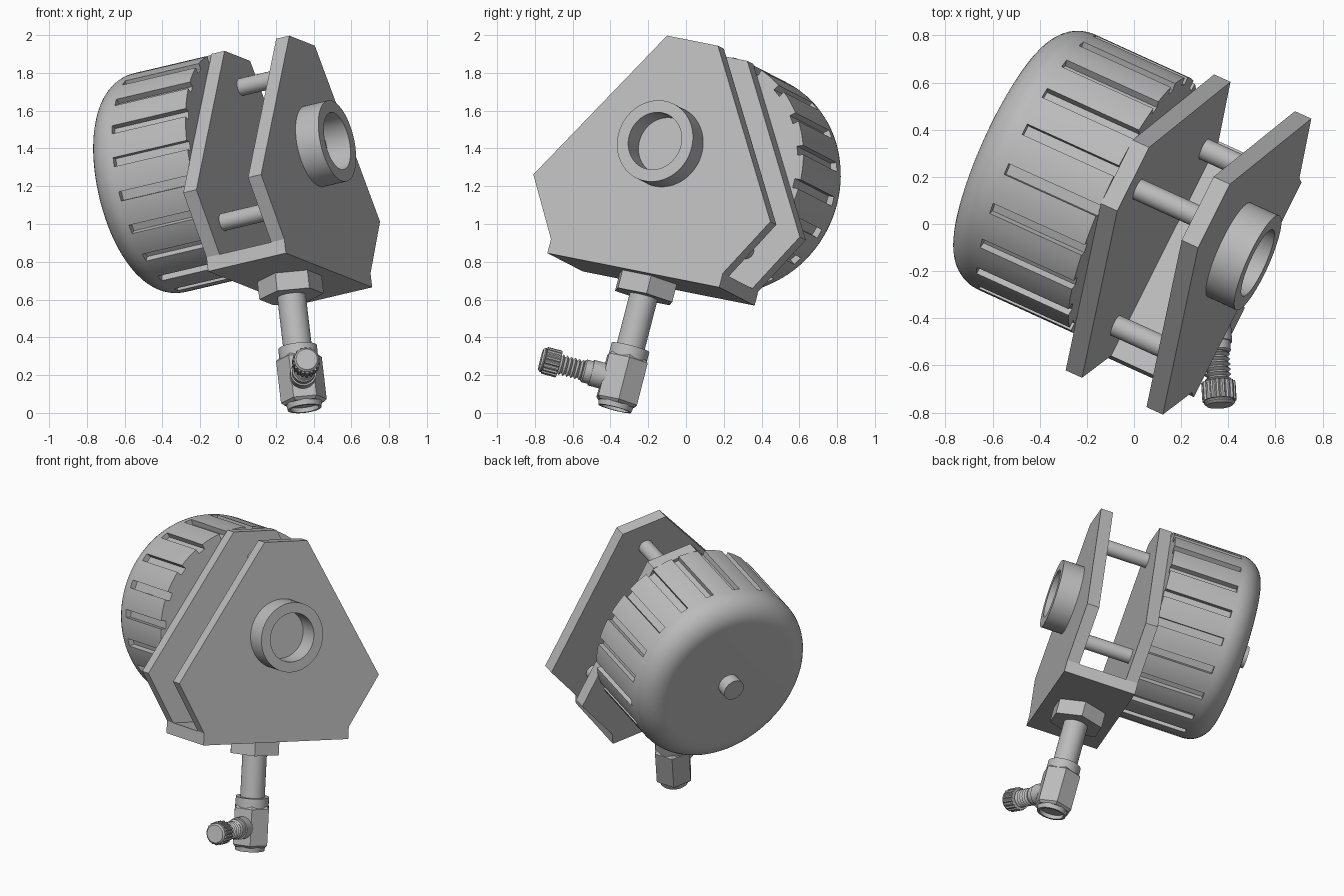
import bpy, bmesh, math
from mathutils import Matrix, Vector

cube = bpy.data.objects.get("Cube")
if cube:
    bpy.data.objects.remove(cube, do_unlink=True)

# One plain grey for everything
grey = bpy.data.materials.new("plain grey")
grey.use_nodes = True
grey.diffuse_color = (0.5, 0.5, 0.5, 1)
grey.node_tree.nodes["Principled BSDF"].inputs["Base Color"].default_value = (0.5, 0.5, 0.5, 1)

# Tilted frame of the assembly: A along the drum axis, W across, U up the pipe
A = Vector((0.890, -0.405, 0.209)).normalized()
W = Vector((0.442, 0.880, -0.175))
W = (W - A * W.dot(A)).normalized()
U = A.cross(W)
MID, DRUM_U = -0.165, 1.285      # drum axis position across and up
PIPE_A, PIPE_W = 0.472, -0.18    # pipe axis position


def place(a, w, u):
    return A * a + W * w + U * u


def frame(x, y, z, origin):
    m = Matrix((x, y, z)).transposed().to_4x4()
    m.translation = origin
    return m


def along_drum(w=MID, u=DRUM_U):
    return frame(W, U, A, place(0, w, u))


def finish(name, bm, matrix, smooth=True):
    bmesh.ops.remove_doubles(bm, verts=bm.verts, dist=1e-5)
    bmesh.ops.recalc_face_normals(bm, faces=bm.faces)
    mesh = bpy.data.meshes.new(name)
    bm.to_mesh(mesh)
    bm.free()
    mesh.materials.append(grey)
    obj = bpy.data.objects.new(name, mesh)
    bpy.context.collection.objects.link(obj)
    obj.matrix_world = matrix
    if smooth:
        soften(obj)
    return obj


def soften(obj):
    bpy.ops.object.select_all(action="DESELECT")
    obj.select_set(True)
    bpy.context.view_layer.objects.active = obj
    bpy.ops.object.shade_smooth_by_angle(angle=math.radians(32))


def lathe(name, profile, matrix, sides=48, turn=0.0, smooth=True):
    """Revolve (distance along axis, radius) points about local z."""
    bm = bmesh.new()
    rings = []
    for s, r in profile:
        rings.append([bm.verts.new((r * math.cos(t), r * math.sin(t), s))
                      for t in (turn + math.tau * i / sides for i in range(sides))])
    for lo, hi in zip(rings, rings[1:]):
        for i in range(sides):
            j = (i + 1) % sides
            bm.faces.new((lo[i], lo[j], hi[j], hi[i]))
    return finish(name, bm, matrix, smooth)


def rod(name, lo, hi, r, matrix, sides=48, turn=0.0, bevel=0.0):
    if bevel:
        pts = [(lo, 0), (lo, r - bevel), (lo + bevel, r), (hi - bevel, r), (hi, r - bevel), (hi, 0)]
    else:
        pts = [(lo, 0), (lo, r), (hi, r), (hi, 0)]
    return lathe(name, pts, matrix, sides, turn, smooth=sides > 6)


def prism(name, outline, lo, hi, matrix):
    bm = bmesh.new()
    face = bm.faces.new([bm.verts.new((x, y, lo)) for x, y in outline])
    up = bmesh.ops.extrude_face_region(bm, geom=[face])["geom"]
    bmesh.ops.translate(bm, vec=(0, 0, hi - lo),
                        verts=[v for v in up if isinstance(v, bmesh.types.BMVert)])
    return finish(name, bm, matrix, smooth=False)


# Two six-sided plates and the base bracket joining them
half = [(0.153, 1.866), (0.713, 1.0), (0.517, 0.68)]
outline = half + [(-x, y) for x, y in reversed(half)]
plates = along_drum(MID, 0)
prism("front_plate", outline, 0.622, 0.70, plates)
prism("rear_plate", outline, 0.237, 0.315, plates)
prism("base_bracket", [(0.517, 0.603), (0.517, 0.68), (-0.517, 0.68), (-0.517, 0.603)],
      0.237, 0.70, plates)

# Standoffs between the plates
for label, dw, u in (("top", 0, 1.694), ("left", 0.425, 0.874), ("right", -0.425, 0.874)):
    rod("standoff_" + label, 0.315, 0.622, 0.047, along_drum(MID + dw, u), 32)

# Open collar on the front plate
lathe("front_collar", [(0.70, 0.155), (0.70, 0.22), (0.835, 0.22), (0.835, 0.155), (0.70, 0.155)],
      along_drum(), 64)

# Drum with a rounded rear edge
R, FILLET, BACK, FRONT = 0.595, 0.15, -0.37, 0.237
arc = [(BACK + FILLET * (1 - math.cos(t)), R - FILLET + FILLET * math.sin(t))
       for t in (math.pi / 2 * i / 10 for i in range(11))]
drum = lathe("drum", [(BACK, 0)] + arc + [(FRONT, R), (FRONT, 0)], along_drum(), 96, smooth=False)
rod("rear_boss", BACK - 0.07, BACK, 0.07, along_drum(), 32)

# Cooling slots cut round the drum, open at the front
bm = bmesh.new()
for i in range(20):
    turn = Matrix.Rotation(math.tau * i / 20, 4, "Z")
    box = Matrix.Translation((R + 0.01, 0, 0.06)) @ Matrix.Diagonal((0.09, 0.05, 0.52, 1))
    bmesh.ops.create_cube(bm, size=1, matrix=turn @ box)
cutter = finish("slot_cutter", bm, along_drum(), smooth=False)
cutter.hide_render = True
cut = drum.modifiers.new("slots", "BOOLEAN")
cut.operation, cut.solver, cut.object = "DIFFERENCE", "EXACT", cutter
bpy.context.view_layer.objects.active = drum
bpy.ops.object.modifier_apply(modifier=cut.name)
bpy.data.objects.remove(cutter, do_unlink=True)
soften(drum)

# Pipe hanging from a hexagonal nut
pipe = frame(A, W, U, place(PIPE_A, PIPE_W, 0))
hex_turn = math.radians(30)
rod("pipe_nut", 0.505, 0.605, 0.172, pipe, 6, hex_turn)
rod("pipe", 0.15, 0.51, 0.076, pipe)
rod("fitting_collar", 0.15, 0.225, 0.103, pipe)
lathe("fitting_body", [(0.175, 0), (0.175, 0.105), (0.16, 0.122), (-0.07, 0.122), (-0.085, 0.105), (-0.085, 0)],
      pipe, 6, hex_turn, smooth=False)
lathe("fitting_lip", [(-0.08, 0.095), (-0.112, 0.09), (-0.112, 0.075), (-0.087, 0.075), (-0.087, 0)], pipe)

# Side valve: neck, thread and knurled cap
B = A * 0.5 - W * math.sqrt(0.75)
valve = frame(U.cross(B), U, B, place(PIPE_A, PIPE_W, 0.041))
rod("valve_neck", 0.05, 0.17, 0.07, valve, 32)
rod("valve_shoulder", 0.16, 0.215, 0.062, valve, 32, bevel=0.008)
pitch, turns = 0.022, 6
thread = [(0.212 + pitch * i / 2, 0.056 if i % 2 else 0.042) for i in range(2 * turns + 1)]
lathe("valve_thread", [(0.21, 0)] + thread + [(0.346, 0)], valve, 32)
knurl = []
for i in range(18):
    for step, r in ((0, 0.066), (0.3, 0.073), (0.7, 0.073), (1, 0.066)):
        t = math.tau * (i + step * 0.8) / 18
        knurl.append((r * math.cos(t), r * math.sin(t)))
prism("valve_cap", knurl, 0.345, 0.425, valve)
rod("valve_cap_end", 0.42, 0.445, 0.066, valve, 32, bevel=0.01)
